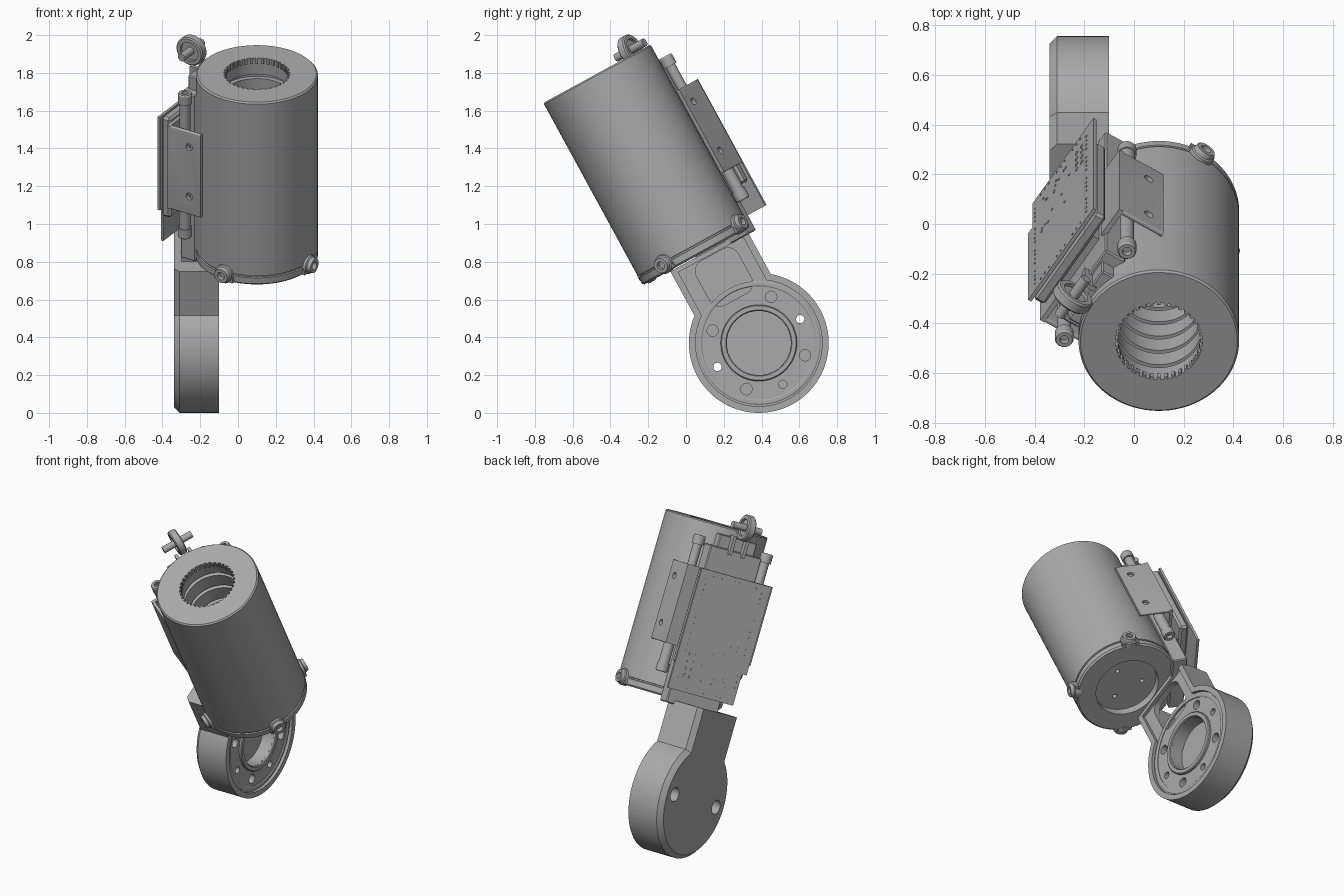
import bpy, bmesh, random
from math import sin, cos, pi, radians, asin
from mathutils import Matrix, Vector

cube = bpy.data.objects.get("Cube")
if cube:
    bpy.data.objects.remove(cube, do_unlink=True)


def material(name, value):
    m = bpy.data.materials.new(name)
    m.use_nodes = True
    colour = (value, value, value, 1)
    m.diffuse_color = colour
    m.node_tree.nodes["Principled BSDF"].inputs["Base Color"].default_value = colour
    return m


grey = material("mid_grey", 0.4)

# Tilted frame on the barrel axis, and the same frame turned to the board side
TILT = Matrix.Translation((0.10, 0.055, 0.83)) @ Matrix.Rotation(radians(28.6), 4, "X")
SIDE = TILT @ Matrix.Rotation(radians(148), 4, "Z")


def finish(bm, name, frame):
    bmesh.ops.recalc_face_normals(bm, faces=bm.faces)
    me = bpy.data.meshes.new(name)
    bm.to_mesh(me)
    bm.free()
    me.materials.append(grey)
    ob = bpy.data.objects.new(name, me)
    bpy.context.collection.objects.link(ob)
    ob.matrix_world = frame
    shade(ob)
    return ob


def shade(ob):
    for p in ob.data.polygons:
        p.use_smooth = True
    ob.data.set_sharp_from_angle(angle=radians(30))


def box(name, lo, hi, frame=SIDE, bevel=0):
    bm = bmesh.new()
    lo, hi = Vector(lo), Vector(hi)
    m = Matrix.Translation((lo + hi) / 2) @ Matrix.Diagonal((*(hi - lo), 1))
    bmesh.ops.create_cube(bm, size=1, matrix=m)
    if bevel:
        bmesh.ops.bevel(bm, geom=bm.edges[:], offset=bevel, segments=1, affect="EDGES")
    return finish(bm, name, frame)


def along(a, b):
    """Matrix whose z axis runs from a to b, starting at a."""
    a, b = Vector(a), Vector(b)
    return Matrix.Translation(a) @ (b - a).to_track_quat("Z", "Y").to_matrix().to_4x4()


def lathe(name, profile, frame, steps=64):
    bm = bmesh.new()
    vs = [bm.verts.new((r, 0, z)) for r, z in profile]
    es = [bm.edges.new(p) for p in zip(vs, vs[1:])]
    bmesh.ops.spin(bm, geom=vs + es, cent=(0, 0, 0), axis=(0, 0, 1), angle=2 * pi, steps=steps)
    bmesh.ops.remove_doubles(bm, verts=bm.verts, dist=0.0001)
    return finish(bm, name, frame)


def rod(name, a, b, r, frame=SIDE, steps=24):
    h = (Vector(b) - Vector(a)).length
    return lathe(name, [(0, 0), (r, 0), (r, h), (0, h)], frame @ along(a, b), steps)


def loft(name, sections, frame=TILT):
    """Skin between (x, outline) sections, capped at both ends."""
    bm = bmesh.new()
    rings = [[bm.verts.new((x, y, z)) for y, z in pts] for x, pts in sections]
    for a, b in zip(rings, rings[1:]):
        for i in range(len(a)):
            j = (i + 1) % len(a)
            bm.faces.new((a[i], a[j], b[j], b[i]))
    bm.faces.new(rings[0])
    bm.faces.new(rings[-1])
    return finish(bm, name, frame)


def cut(ob, *cutters):
    for c in cutters:
        c.hide_render = True
        mod = ob.modifiers.new("cut", "BOOLEAN")
        mod.operation, mod.solver, mod.object = "DIFFERENCE", "EXACT", c
        bpy.context.view_layer.objects.active = ob
        bpy.context.view_layer.update()
        bpy.ops.object.modifier_apply(modifier=mod.name)
        bpy.data.objects.remove(c, do_unlink=True)
    shade(ob)


# Barrel with a ribbed bore, a recessed base and a seam above the base flange
R, H, BORE = 0.323, 1.10, 0.175
profile = [(0, 0.05), (0.2, 0.05), (0.2, 0), (R - 0.01, 0), (R, 0.01), (R, 0.045),
           (R - 0.008, 0.047), (R - 0.008, 0.055), (R, 0.057), (R, H - 0.008), (R - 0.008, H), (BORE, H)]
for i in range(6):
    z = H - 0.1 - i * 0.12
    profile += [(BORE, z), (BORE + 0.025, z), (BORE + 0.025, z - 0.025), (BORE, z - 0.025)]
profile += [(BORE, 0.2), (0, 0.2)]
barrel = lathe("barrel", profile, TILT, 96)
base_holes = [rod("cutter", (0.11 * cos(a), 0.11 * sin(a), 0.03), (0.11 * cos(a), 0.11 * sin(a), 0.08), 0.014, TILT)
              for a in (0.5, 2.6, 4.7)]
cut(barrel, *base_holes)

# Fine teeth around the mouth of the bore
bm = bmesh.new()
for i in range(36):
    m = Matrix.Rotation(i * pi / 18, 4, "Z") @ Matrix.Translation((BORE - 0.002, 0, H - 0.016))
    bmesh.ops.create_cube(bm, size=1, matrix=m @ Matrix.Diagonal((0.016, 0.014, 0.03, 1)))
finish(bm, "bore_teeth", TILT)

# Radial clamp bolts on the base flange
for k in (1, 2, 3):
    turn = SIDE @ Matrix.Rotation(k * pi / 2, 4, "Z")
    m = turn @ along((0.30, 0, 0.045), (0.37, 0, 0.045))
    lathe("clamp_bolt", [(0, 0), (0.052, 0), (0.052, 0.035), (0.045, 0.04), (0.04, 0.06),
                         (0.022, 0.06), (0.022, 0.035), (0, 0.035)], m, 24)
    box("clamp_lug", (0.29, -0.055, 0.005), (0.333, 0.055, 0.03), turn)

# Joint arm: round housing with a straight neck
CY, CZ = 0.07, -0.562


def outline(r, w, top):
    a0 = asin(w / r)
    arc = [a0 + (2 * pi - 2 * a0) * i / 72 for i in range(73)]
    pts = [(CY + r * sin(a), CZ + r * cos(a)) for a in arc]
    return [(CY + w, top)] + pts + [(CY - w, top)]


def across(name, a, r, x0, x1, dist=0.253):
    y, z = CY + dist * cos(a), CZ + dist * sin(a)
    return rod(name, (x0, y, z), (x1, y, z), r, TILT, 32)


def rounded(y0, y1, z0, z1, r):
    corners = [(y1 - r, z1 - r), (y0 + r, z1 - r), (y0 + r, z0 + r), (y1 - r, z0 + r)]
    return [(y + r * cos(q * pi / 2 + i * pi / 12), z + r * sin(q * pi / 2 + i * pi / 12))
            for q, (y, z) in enumerate(corners) for i in range(7)]


X0, X1 = -0.44, -0.20
arm = loft("joint_arm", [(X0, outline(0.34, 0.2, -0.005)), (X0 + 0.03, outline(0.37, 0.23, -0.005)),
                         (X1, outline(0.37, 0.23, -0.005))])
cut(arm, loft("cutter", [(X1 - 0.02, outline(0.335, 0.195, -0.03)), (X1 + 0.05, outline(0.335, 0.195, -0.03))]),
    loft("cutter", [(X0 + 0.04, rounded(-0.05, 0.2, -0.3, -0.035, 0.06)),
                    (X1 + 0.05, rounded(-0.05, 0.2, -0.3, -0.035, 0.06))]),
    box("cutter", (X0 + 0.04, -0.05, -0.2), (X1 - 0.06, 0.2, 0.05), TILT))
pivot = TILT @ along((X1 - 0.03, CY, CZ), (X1, CY, CZ))
cut(arm, across("cutter", 0, 0.17, X1 - 0.1, X1 + 0.05, 0))
lathe("bearing_lip", [(0.17, -0.02), (0.17, 0.022), (0.175, 0.027), (0.197, 0.027), (0.202, 0.022), (0.202, -0.02)], pivot)
lathe("housing_ring", [(0.30, 0), (0.30, 0.014), (0.306, 0.018), (0.322, 0.018), (0.328, 0.014), (0.328, 0)], pivot)

# Ring of holes in the housing; two go right through with a wide seat behind
for i in range(8):
    a = radians(1.4 + 45 * i)
    if i in (0, 4):
        cut(arm, across("cutter", a, 0.022, X0 - 0.05, X1 + 0.05), across("cutter", a, 0.045, X0 - 0.05, X0 + 0.07))
    elif i != 2:
        cut(arm, across("cutter", a, 0.022 if i == 6 else 0.03, X1 - 0.06, X1 + 0.05))

# Saddle on the barrel side carrying the board
box("saddle", (0.27, -0.18, -0.03), (0.365, 0.18, 0.97), bevel=0.006)
box("saddle_top", (0.28, -0.13, 0.95), (0.35, 0.13, 1.05), bevel=0.006)
box("carrier_plate", (0.395, -0.235, 0.22), (0.45, 0.235, 0.82), bevel=0.012)
box("carrier_spacer", (0.36, -0.13, 0.25), (0.40, 0.13, 0.8))

# Mirrored side brackets and guide rods
for s in (-1, 1):
    wing = loft("side_bracket", [(0.165, rounded(0.28, 0.3, 0.32, 0.82, 0.008)),
                                 (0.375, rounded(0.28, 0.3, 0.32, 0.82, 0.008))],
                SIDE @ Matrix.Diagonal((1, s, 1, 1)))
    wing.matrix_world = SIDE
    for v in wing.data.vertices:
        v.co.y *= s
    wing.data.flip_normals()
    cut(wing, *[rod("cutter", (0.235, s * 0.2, z), (0.235, s * 0.4, z), 0.02) for z in (0.43, 0.727)])
    y0, y1 = sorted((s * 0.16, s * 0.3))
    box("bracket_flange", (0.355, y0, 0.32), (0.375, y1, 0.82))
    y = s * 0.238
    rod("guide_rod", (0.3, y, 0.17), (0.3, y, 0.97), 0.028)
    rod("rod_sleeve", (0.3, y, 0.2), (0.3, y, 0.36), 0.033)
    for z0, z1 in ((0.95, 1.01), (0.2, 0.15)):
        lathe("rod_head", [(0, 0), (0.038, 0), (0.038, 0.05), (0.033, 0.058), (0.018, 0.058), (0.018, 0.03), (0, 0.03)],
              SIDE @ along((0.3, y, z0), (0.3, y, z1)), 24)

# Circuit board with a notched edge and small solder pads
board = box("circuit_board", (0.45, -0.247, 0.06), (0.465, 0.247, 0.82))
cut(board, box("cutter", (0.4, 0.215, 0), (0.5, 0.3, 0.26)))
random.seed(4)
pads = [(s * 0.195, 0.1 + 0.035 * i, 0.005) for s in (-1, 1) for i in range(20) if i % 5]
pads += [(-0.18 + 0.03 * i, z, 0.005) for z in (0.085, 0.79) for i in range(13) if i % 4]
pads += [(-0.16 + 0.04 * i, 0.16 + 0.045 * j, 0.011) for i in range(2) for j in range(4)]
pads += [(random.uniform(-0.08, 0.16), random.uniform(0.12, 0.45), 0.006) for _ in range(18)]
bm = bmesh.new()
for y, z, r in pads:
    m = Matrix.Translation((0.4655, y, z)) @ Matrix.Rotation(pi / 2, 4, "Y")
    bmesh.ops.create_cone(bm, cap_ends=True, segments=10, radius1=r, radius2=r, depth=0.003, matrix=m)
finish(bm, "solder_pads", SIDE)

# Roller on a cross pin above the saddle
hub = SIDE @ along((0.408, -0.025, 1.125), (0.408, 0.025, 1.125))
lathe("roller", [(0.055, 0), (0.075, 0), (0.082, 0.007), (0.082, 0.043), (0.075, 0.05), (0.055, 0.05), (0.055, 0)], hub, 40)
lathe("roller_web", [(0, 0.015), (0.057, 0.015), (0.057, 0.035), (0, 0.035)], hub, 40)
rod("roller_pin", (0.408, -0.1, 1.125), (0.408, 0.1, 1.125), 0.022)
for s in (-1, 1):
    y0, y1 = sorted((s * 0.035, s * 0.055))
    box("roller_fork", (0.33, y0, 0.94), (0.385, y1, 1.06))
